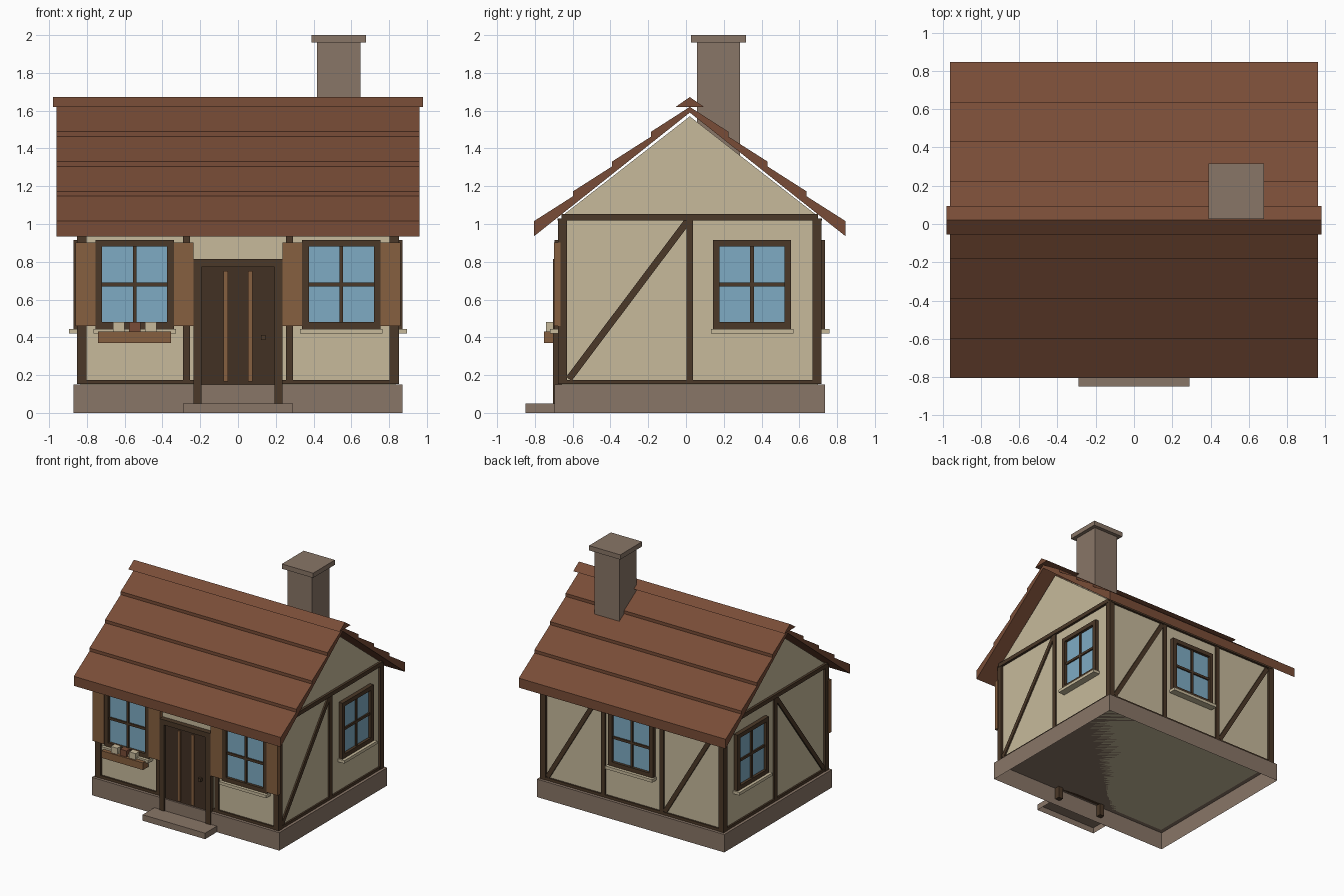
import bpy
import bmesh
from mathutils import Vector

cube = bpy.data.objects.get("Cube")
if cube:
    bpy.data.objects.remove(cube, do_unlink=True)

YC = 0.02            # ridge line
WX, WY = 0.835, 0.68  # wall half sizes


def material(name, *rgb):
    m = bpy.data.materials.new(name)
    m.use_nodes = True
    m.diffuse_color = (*rgb, 1)
    m.node_tree.nodes["Principled BSDF"].inputs["Base Color"].default_value = (*rgb, 1)
    return m


plaster = material("plaster", 0.57, 0.49, 0.33)
roof_tile = material("roof_tile", 0.19, 0.073, 0.038)
stone = material("stone", 0.25, 0.18, 0.135)
timber = material("dark_timber", 0.07, 0.04, 0.021)
door_wood = material("door_wood", 0.055, 0.031, 0.017)
wood = material("warm_wood", 0.24, 0.115, 0.05)
glass = material("blue_glass", 0.21, 0.41, 0.55)

# u runs along a wall, d is the distance outward from the centre of the house
SIDES = {
    "front": lambda u, d, z: Vector((u, YC - d, z)),
    "back": lambda u, d, z: Vector((u, YC + d, z)),
    "left": lambda u, d, z: Vector((d, YC + u, z)),
    "right": lambda u, d, z: Vector((-d, YC + u, z)),
}


def prism(name, side, outline, d0, d1, mat, open_bottom=False):
    """Extrude an outline of (u, z) points from depth d0 to d1."""
    put = SIDES[side]
    bm = bmesh.new()
    inner = [bm.verts.new(put(u, d0, z)) for u, z in outline]
    outer = [bm.verts.new(put(u, d1, z)) for u, z in outline]
    bm.faces.new(inner)
    bm.faces.new(outer)
    n = len(outline)
    for i in range(n):
        j = (i + 1) % n
        bm.faces.new((inner[i], inner[j], outer[j], outer[i]))
    bmesh.ops.recalc_face_normals(bm, faces=bm.faces)
    if open_bottom:
        down = [f for f in bm.faces if f.normal.z < -0.9]
        bmesh.ops.delete(bm, geom=down, context="FACES")
    mesh = bpy.data.meshes.new(name)
    bm.to_mesh(mesh)
    bm.free()
    mesh.materials.append(mat)
    obj = bpy.data.objects.new(name, mesh)
    bpy.context.scene.collection.objects.link(obj)
    return obj


def block(name, side, u0, u1, z0, z1, d0, d1, mat, **kw):
    return prism(name, side, [(u0, z0), (u1, z0), (u1, z1), (u0, z1)], d0, d1, mat, **kw)


def brace(name, side, a, b, d0, d1):
    """Diagonal timber between two (u, z) points."""
    a, b = Vector(a), Vector(b)
    off = (b - a).normalized().orthogonal() * 0.018
    prism(name, side, [a + off, b + off, b - off, a - off], d0, d1, timber)


def window(name, side, u, d):
    """Framed four-pane window with a sill; d is the wall face depth."""
    w, b, t, zm = 0.207, 0.035, 0.172, 0.68
    z0, z1 = 0.445, 0.915
    block(name + "_glass", side, u - t, u + t, z0 + b, z1 - b, d - 0.01, d + 0.012, glass)
    for s in (-1, 1):
        block(name + "_stile", side, u + s * t, u + s * w, z0, z1, d - 0.01, d + 0.035, timber)
    for lo in (z0, z1 - b):
        block(name + "_rail", side, u - t, u + t, lo, lo + b, d - 0.01, d + 0.035, timber)
    block(name + "_mullion", side, u - 0.01, u + 0.01, z0 + b, z1 - b, d, d + 0.024, timber)
    block(name + "_transom", side, u - t, u + t, zm - 0.01, zm + 0.01, d, d + 0.024, timber)
    block(name + "_sill", side, u - 0.218, u + 0.218, 0.42, z0, d - 0.01, d + 0.06, plaster)


# Foundation, step and gabled wall body
block("foundation", "front", -0.87, 0.87, 0, 0.15, -0.715, 0.715, stone, open_bottom=True)
block("door_step", "front", -0.29, 0.29, 0, 0.05, 0.712, 0.87, stone, open_bottom=True)
prism("walls", "left", [(-WY, 0.15), (WY, 0.15), (WY, 1.04), (0, 1.57), (-WY, 1.04)],
      -WX, WX, plaster)

# Roof with four stepped courses per slope
half = [(0.825, 0.935)]
for i in range(4):
    out, z = 0.825 - 0.207 * i, 1.015 + 0.158 * i
    half += [(out, z), (max(out - 0.207, 0), z + 0.132)]
half[-1] = (0, 1.62)
mirrored = [(-u, z) for u, z in reversed(half[:-1])]
prism("roof", "left", [(0, 1.59)] + half + mirrored, -0.96, 0.96, roof_tile)
prism("ridge_cap", "left", [(-0.075, 1.62), (0.075, 1.62), (0, 1.672)], -0.98, 0.98, roof_tile)

# Chimney
cx, cd = 0.533, 0.152
block("chimney", "back", cx - 0.115, cx + 0.115, 1.35, 1.96, cd - 0.115, cd + 0.115, stone)
block("chimney_cap", "back", cx - 0.145, cx + 0.145, 1.96, 2.0, cd - 0.145, cd + 0.145, stone)

# Timber frame
for side, half_u, d, posts in (("front", WX, WY, (-0.272, 0.272)), ("back", WX, WY, (-0.272, 0.272)),
                               ("left", WY, WX, (0,)), ("right", WY, WX, (0,))):
    low = 0.152
    for p in posts:
        block(side + "_post", side, p - 0.018, p + 0.018, low, 1.03, d - 0.01, d + 0.014, timber)
    block(side + "_bottom_beam", side, -half_u, half_u, low, 0.175, d - 0.01, d + 0.014, timber)
    top = 1.052 if half_u == WY else 1.03
    block(side + "_top_beam", side, -half_u, half_u, 1.018, top, d - 0.01, d + 0.02, timber)
    if half_u == WX:
        for s in (-1, 1):
            block(side + "_corner_post", side, s * 0.802, s * 0.852, low, 1.03, 0.65, 0.697, timber)
    else:
        brace(side + "_brace", side, (-0.64, 0.18), (-0.012, 1.015), d - 0.01, d + 0.012)
brace("back_brace_left", "back", (0.79, 0.18), (0.3, 1.01), WY - 0.01, WY + 0.012)
brace("back_brace_right", "back", (-0.3, 0.18), (-0.79, 1.01), WY - 0.01, WY + 0.012)

# Windows
window("back_window", "back", 0, WY)
for side in ("left", "right"):
    window(side + "_window", side, 0.33, WX)
for label, s in (("left", 1), ("right", -1)):
    u = s * 0.547
    window("front_window_" + label, "front", u, WY)
    for e in (-1, 1):
        block("shutter_" + label, "front", u + e * 0.207, u + e * 0.312, 0.46, 0.902,
              WY + 0.005, WY + 0.04, wood)

# Flower box under the front window on the right
block("flower_box", "front", -0.74, -0.355, 0.37, 0.43, 0.70, 0.773, wood)
for u, mat in ((-0.632, plaster), (-0.547, roof_tile), (-0.462, plaster)):
    block("flowers", "front", u - 0.03, u + 0.03, 0.43, 0.482, 0.715, 0.76, mat)

# Door
block("door", "front", -0.195, 0.195, 0.15, 0.775, WY - 0.01, WY + 0.022, door_wood)
for s in (-1, 1):
    block("door_jamb", "front", s * 0.193, s * 0.236, 0.05, 0.815, WY - 0.01, WY + 0.044, timber)
    block("door_strip", "front", s * 0.053, s * 0.076, 0.165, 0.75, WY + 0.02, WY + 0.03, wood)
block("door_lintel", "front", -0.193, 0.193, 0.772, 0.815, WY - 0.01, WY + 0.044, timber)
block("door_handle", "front", 0.122, 0.146, 0.385, 0.412, WY + 0.02, WY + 0.045, timber)
